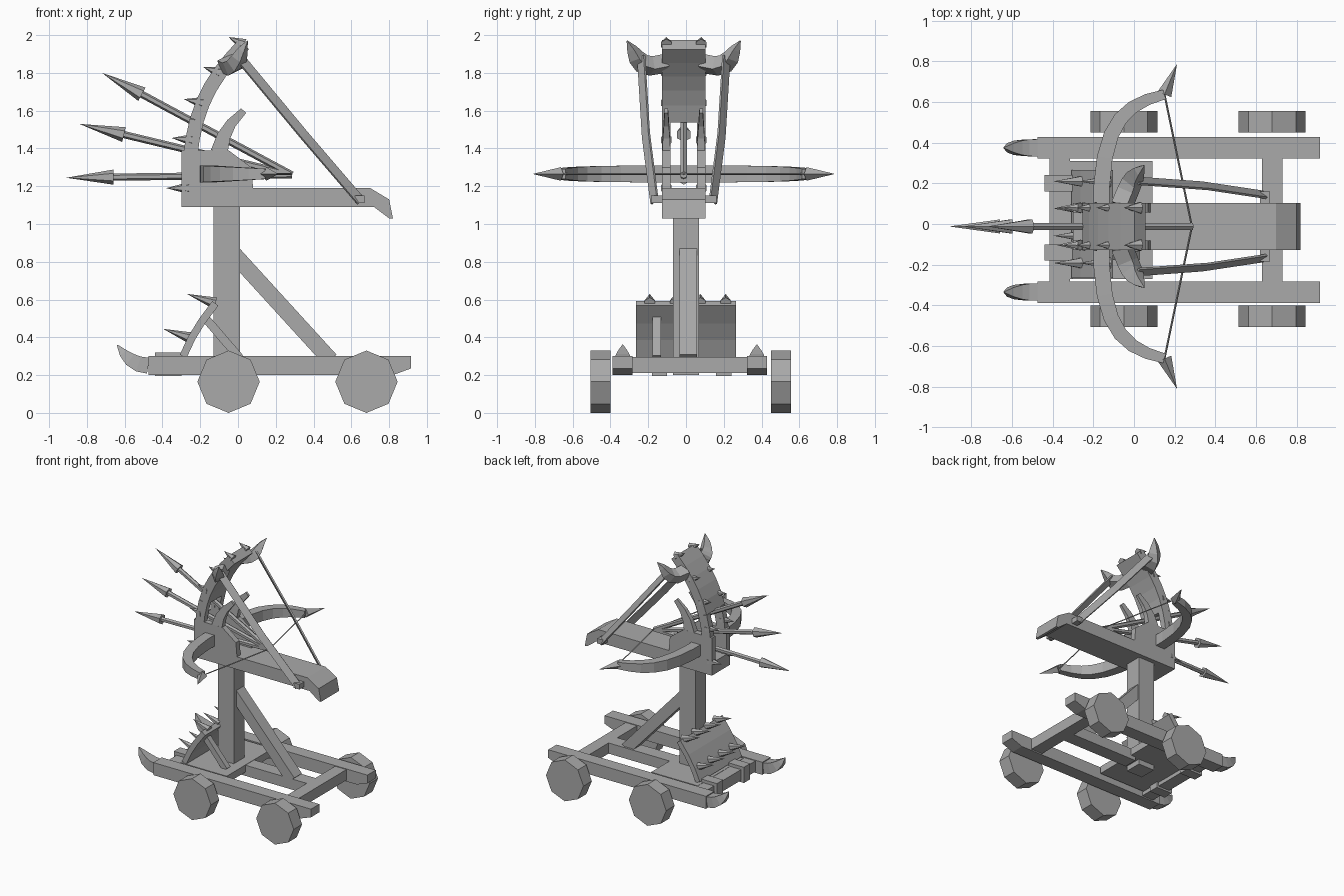
import bpy, bmesh
from mathutils import Vector, geometry

default_cube = bpy.data.objects.get("Cube")
if default_cube:
    bpy.data.objects.remove(default_cube)

grey = (.4, .4, .4, 1)
material = bpy.data.materials.new("plain grey")
material.use_nodes = True
material.diffuse_color = grey
material.node_tree.nodes["Principled BSDF"].inputs["Base Color"].default_value = grey

SIDES = {"left": 1, "right": -1}
WEAPON_Y = -.012
CARRIAGE_Y = .02
RAIL_BOTTOM, RAIL_TOP = .2, .3
STOCK_BOTTOM, STOCK_TOP = 1.09, 1.19
STOCK_WIDTH = .23
CHEEK_WIDTH = .046
ALONG_X, ALONG_Z = Vector((1, 0, 0)), Vector((0, 0, 1))


def finish(name, bm):
    bmesh.ops.recalc_face_normals(bm, faces=bm.faces)
    mesh = bpy.data.meshes.new(name)
    bm.to_mesh(mesh)
    bm.free()
    mesh.materials.append(material)
    bpy.context.collection.objects.link(bpy.data.objects.new(name, mesh))


def prism(name, profile, y, width):
    """Side profile of (x, z) points, extruded across y."""
    bm = bmesh.new()
    face = bm.faces.new([bm.verts.new((x, y - width / 2, z)) for x, z in profile])
    extruded = bmesh.ops.extrude_face_region(bm, geom=[face])["geom"]
    moved = [item for item in extruded if isinstance(item, bmesh.types.BMVert)]
    bmesh.ops.translate(bm, vec=(0, width, 0), verts=moved)
    finish(name, bm)


def box(name, back, front, bottom, top, y, width):
    prism(name, [(back, bottom), (front, bottom), (front, top), (back, top)], y, width)


def curve(start, handle, other_handle, end, count):
    return geometry.interpolate_bezier(start, handle, other_handle, end, count)


def sweep(name, path, width, depth, up, sharpness=None, end_scale=0.05):
    """Rectangular bar along a path; sharpness makes it taper toward the end."""
    bm = bmesh.new()
    rings = []
    last = len(path) - 1
    for i, point in enumerate(path):
        along = (path[min(i + 1, last)] - path[max(i - 1, 0)]).normalized()
        side = along.cross(up).normalized()
        scale = 1 - (1 - end_scale) * (i / last) ** sharpness if sharpness else 1
        across = side * width * scale / 2
        lift = side.cross(along) * depth * scale / 2
        corners = (across + lift, across - lift, -across - lift, lift - across)
        rings.append([bm.verts.new(point + corner) for corner in corners])
    for ring, following in zip(rings, rings[1:]):
        for k in range(4):
            bm.faces.new((ring[k - 1], ring[k], following[k], following[k - 1]))
    bm.faces.new(rings[0])
    bm.faces.new(rings[-1])
    finish(name, bm)


def rod(name, start, end, radius, end_radius, sides=6):
    bm = bmesh.new()
    bmesh.ops.create_cone(bm, cap_ends=True, segments=sides, radius1=radius,
                          radius2=end_radius, depth=(end - start).length)
    placement = (end - start).to_track_quat("Z", "Y").to_matrix().to_4x4()
    placement.translation = (start + end) / 2
    bm.transform(placement)
    finish(name, bm)


def spike(name, root, offset):
    rod(name, root, root + Vector(offset), .032, 0)


# Carriage rails with upturned horn tips
for label, side in SIDES.items():
    y = CARRIAGE_Y + side * .355
    prism(f"{label}_rail", [(-.475, RAIL_BOTTOM), (.82, RAIL_BOTTOM), (.915, .235),
                            (.915, RAIL_TOP), (-.475, RAIL_TOP)], y, .106)
    horn = curve(Vector((-.475, y, .25)), Vector((-.55, y, .25)),
                 Vector((-.6, y, .3)), Vector((-.64, y, .36)), 5)
    sweep(f"{label}_rail_horn", horn, .085, .085, ALONG_Z, sharpness=2.5)

# Cross beams, centre beam, deck and straps
for label, x in {"front": -.365, "rear": .68}.items():
    box(f"{label}_cross_beam", x - .05, x + .05, .21, .295, CARRIAGE_Y, .61)
box("centre_beam", .05, .65, .21, .295, CARRIAGE_Y, .11)
box("deck", -.32, .09, .24, .297, CARRIAGE_Y, .58)
for label, side in SIDES.items():
    box(f"{label}_beam_strap", -.44, -.3, .195, .32, .03 + side * .17, .08)

# Eight-sided wheels
for end, x in {"front": -.05, "rear": .68}.items():
    for label, side in SIDES.items():
        hub = Vector((x, .025 + side * .478, .165))
        half_width = Vector((0, .053, 0))
        rod(f"{end}_{label}_wheel", hub - half_width, hub + half_width, hub.z, hub.z, sides=8)

# Post and brace
box("post", -.13, .01, RAIL_BOTTOM, 1.1, 0, .135)
sweep("post_brace", [Vector((-.03, .012, .85)), Vector((.49, .012, .28))], .095, .085, ALONG_X)

# Spiked shield with its prop
shield = curve(Vector((-.29, 0, RAIL_TOP)), Vector((-.25, 0, .4)),
               Vector((-.2, 0, .48)), Vector((-.12, 0, .58)), 4)
sweep("shield", shield, .53, .04, ALONG_X)
sweep("shield_prop", [Vector((-.18, -.155, .51)), Vector((.01, -.155, .29))], .045, .045, ALONG_X)
for row in (1, 3):
    for column in range(4):
        across = Vector((0, .21 - column * .134, 0))
        spike("shield_spike", shield[row] + across, (-.15, 0, .05))

# Stock with a drooping tail
prism("stock", [(-.3, STOCK_BOTTOM), (-.3, STOCK_TOP), (.7, STOCK_TOP), (.8, 1.13),
                (.82, 1.03), (.8, 1.03), (.72, STOCK_BOTTOM)], WEAPON_Y, STOCK_WIDTH)

# Curved arch: two legs with a slot between, solid plate above
arch = curve(Vector((-.26, WEAPON_Y, STOCK_TOP)), Vector((-.26, WEAPON_Y, 1.58)),
             Vector((-.16, WEAPON_Y, 1.75)), Vector((.03, WEAPON_Y, 1.95)), 9)
sweep("arch_plate", arch[3:], STOCK_WIDTH, .075, ALONG_X)
for label, side in SIDES.items():
    shift = Vector((0, side * (STOCK_WIDTH - CHEEK_WIDTH) / 2, 0))
    y = WEAPON_Y + shift.y
    sweep(f"{label}_arch_leg", [point + shift for point in arch[:4]], CHEEK_WIDTH, .075, ALONG_X)
    prism(f"{label}_cheek", [(-.3, STOCK_TOP), (-.3, 1.39), (-.05, 1.39), (.07, 1.3),
                             (.08, STOCK_TOP)], y, CHEEK_WIDTH)
    prong = curve(Vector((-.1, y, 1.38)), Vector((-.08, y, 1.48)),
                  Vector((-.05, y, 1.53)), Vector((.03, y, 1.6)), 4)
    sweep(f"{label}_prong", prong, CHEEK_WIDTH, .09, ALONG_X, sharpness=1, end_scale=.4)
    for i, point in enumerate(arch[::2]):
        spike(f"{label}_arch_spike", point + shift, (.01 * i - .12, 0, .01 * i))

# Horns, draw arms, pegs, bow limbs and strings
for label, side in SIDES.items():
    def at(x, y, z):
        return Vector((x, WEAPON_Y + side * y, z))

    horn = curve(at(-.06, .1, 1.85), at(0, .25, 1.8), at(0, .25, 1.9), at(.05, .3, 1.97), 6)
    sweep(f"{label}_horn", horn, .085, .075, Vector((-.5, 0, 1)), sharpness=3)

    arm = [at(.01, .225, 1.88), at(.35, .2, 1.47), at(.65, .155, 1.12)]
    sweep(f"{label}_draw_arm", arm, .012, .055, Vector((.6, -.6 * side, .5)))
    box(f"{label}_arm_peg", .62, .67, 1.11, 1.15, WEAPON_Y + side * .14, .065)

    bow_z = 1.265
    limb_end, nock = at(.15, .65, bow_z), at(.285, 0, bow_z)
    limb = curve(at(-.16, 0, bow_z), at(-.18, .5, bow_z), at(-.06, .6, bow_z), limb_end, 8)
    sweep(f"{label}_bow_limb", limb, .08, .09, ALONG_Z, sharpness=2, end_scale=.6)
    rod(f"{label}_bow_tip", limb_end, at(.212, .8, bow_z), .036, 0, sides=4)
    rod(f"{label}_bow_string", limb_end, nock, .005, .005, sides=4)

# Three bolts fanned from one nock
tail = Vector((.285, WEAPON_Y, 1.26))
for label, (x, z) in {"lower": (-.91, 1.245), "middle": (-.84, 1.53), "upper": (-.72, 1.8)}.items():
    tip = Vector((x, WEAPON_Y, z))
    neck = tip.lerp(tail, .21)
    rod(f"{label}_bolt_shaft", tail, neck, .019, .019)
    rod(f"{label}_bolt_head", neck, tip, .04, 0)
